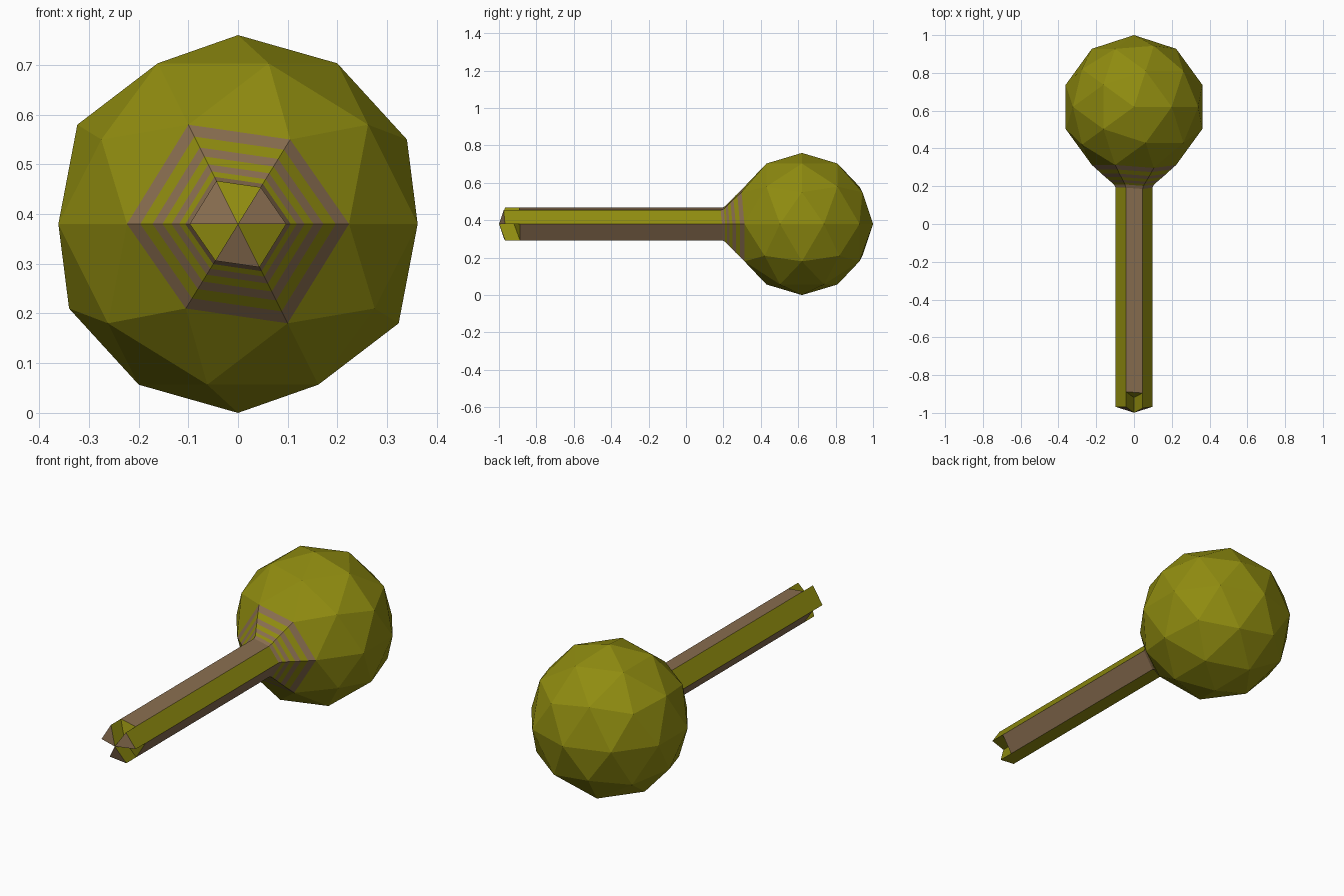
import bpy, bmesh, math
from mathutils import Vector

if "Cube" in bpy.data.objects:
    bpy.data.objects.remove(bpy.data.objects["Cube"])

CENTER = Vector((0, 0.62, 0.38))
RADIUS = 0.38


def material(name, rgb):
    m = bpy.data.materials.new(name)
    m.diffuse_color = (*rgb, 1)
    m.use_nodes = True
    m.node_tree.nodes["Principled BSDF"].inputs["Base Color"].default_value = m.diffuse_color
    return m


MATS = [material("olive", (0.275, 0.26, 0.005)), material("brown", (0.25, 0.155, 0.08))]
OLIVE, BROWN = 0, 1


def finish(bm, name, recalc=True):
    bmesh.ops.remove_doubles(bm, verts=bm.verts, dist=1e-5)
    if recalc:
        bmesh.ops.recalc_face_normals(bm, faces=bm.faces)
    mesh = bpy.data.meshes.new(name)
    bm.to_mesh(mesh)
    bm.free()
    for m in MATS:
        mesh.materials.append(m)
    bpy.context.collection.objects.link(bpy.data.objects.new(name, mesh))


def face(bm, points, mat):
    f = bm.faces.new([bm.verts.new(p) for p in points])
    f.material_index = mat


# Ball: faceted sphere with its front fan of six faces opened for the neck
bm = bmesh.new()
bmesh.ops.create_icosphere(bm, subdivisions=2, radius=RADIUS)
bmesh.ops.translate(bm, verts=bm.verts, vec=CENTER)
tip = min(bm.verts, key=lambda v: v.co.y)
front = tip.co.copy()
rim = [e.other_vert(tip).co.copy() for e in tip.link_edges]
rim.sort(key=lambda p: (math.atan2(p.z - CENTER.z, p.x) + 0.01) % math.tau)
mean_depth = sum(p.y for p in rim) / 6 - front.y
bmesh.ops.delete(bm, geom=[tip], context='VERTS')
finish(bm, "ball", recalc=False)


def ring(scale, y):
    """The opening's outline shrunk to a scale, with its mean depth at y."""
    apex = Vector((0, y - mean_depth * scale, CENTER.z))
    return [apex + (p - front) * scale for p in rim], apex


# Neck: striped flare from the handle out to the ball
bm = bmesh.new()
y_rim = front.y + mean_depth
profile = [(1, y_rim), (0.88, 0.284), (0.77, 0.262), (0.68, 0.245),
           (0.60, 0.23), (0.53, 0.217), (0.475, 0.207), (0.435, 0.19)]
for k in range(len(profile) - 1):
    a, b = ring(*profile[k])[0], ring(*profile[k + 1])[0]
    for i in range(6):
        j = (i + 1) % 6
        face(bm, (a[i], b[i], b[j], a[j]), OLIVE if k % 2 else BROWN)
finish(bm, "neck")

# Handle: six-sided shaft, alternate segments continuing as end prongs
bm = bmesh.new()
base, _ = ring(0.435, 0.19)
end, end_apex = ring(0.435, -0.89)
out, out_apex = ring(0.435, -0.97)
for i in range(6):
    j = (i + 1) % 6
    prong = i % 2 == 0
    face(bm, (base[i], end[i], end[j], base[j]), OLIVE if prong else BROWN)
    if prong:
        face(bm, (end[i], out[i], out[j], end[j]), OLIVE)
        face(bm, (out[i], out_apex, out[j]), BROWN)
        # Notch walls on both flanks of the prong
        face(bm, (end[i], end_apex, out_apex, out[i]), OLIVE)
        face(bm, (end[j], out[j], out_apex, end_apex), OLIVE)
    else:
        face(bm, (end[i], end_apex, end[j]), OLIVE)
# Orient by hand-consistent winding
finish(bm, "handle", recalc=False)
